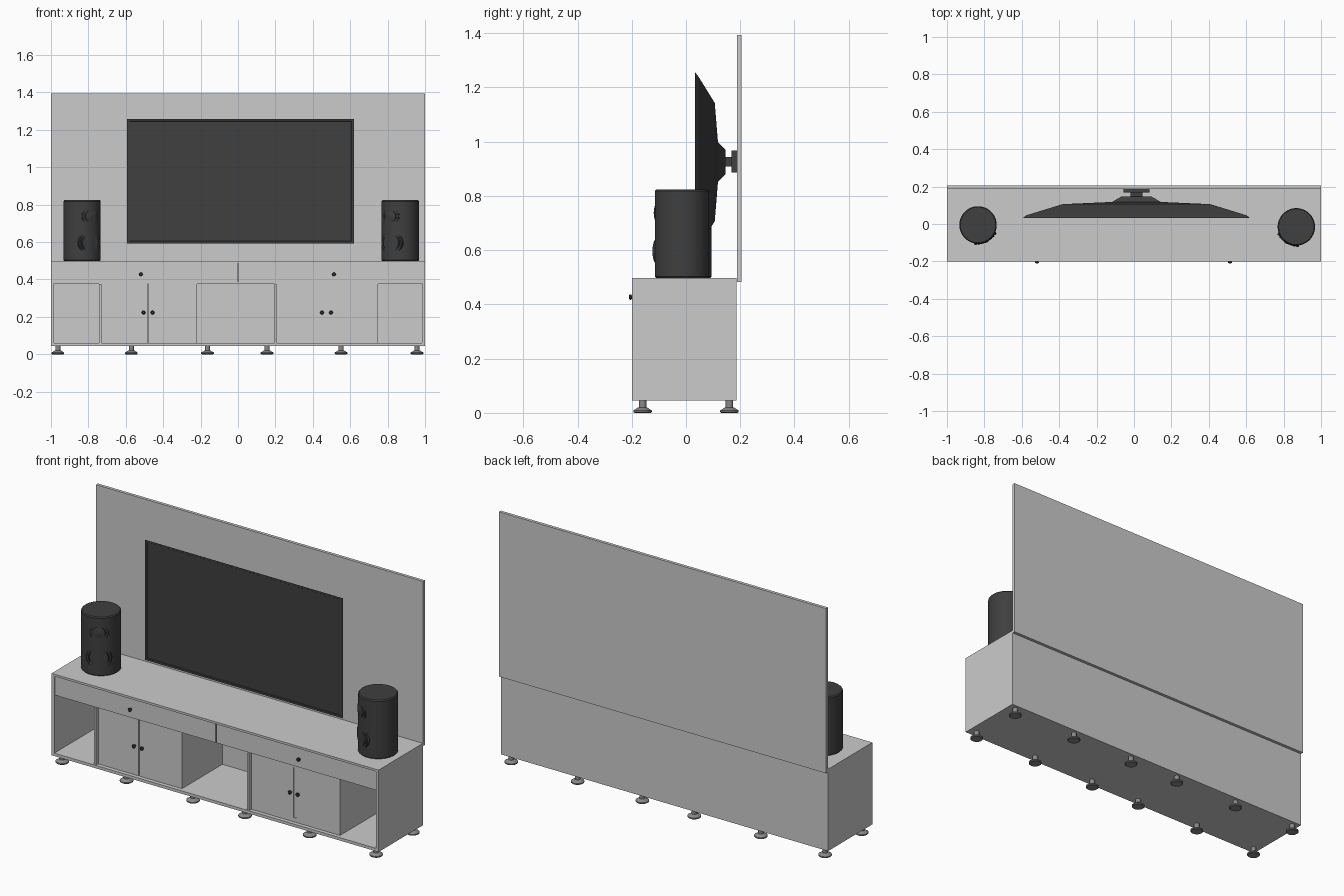
import bpy, bmesh, math
from mathutils import Matrix, Vector

if "Cube" in bpy.data.objects:
    bpy.data.objects.remove(bpy.data.objects["Cube"])


def material(name, v):
    m = bpy.data.materials.new(name)
    m.diffuse_color = (v, v, v, 1)
    m.use_nodes = True
    m.node_tree.nodes["Principled BSDF"].inputs["Base Color"].default_value = m.diffuse_color
    return m


BLACK = material("black", 0.05)
DARK = material("dark_grey", 0.25)


def finish(name, bm, mat=None, smooth=False, matrix=None):
    bmesh.ops.recalc_face_normals(bm, faces=bm.faces)
    me = bpy.data.meshes.new(name)
    bm.to_mesh(me)
    bm.free()
    ob = bpy.data.objects.new(name, me)
    bpy.context.collection.objects.link(ob)
    if mat:
        me.materials.append(mat)
    if matrix:
        ob.matrix_world = matrix
    if smooth:
        bpy.ops.object.select_all(action='DESELECT')
        ob.select_set(True)
        bpy.context.view_layer.objects.active = ob
        bpy.ops.object.shade_smooth_by_angle(angle=math.radians(35))
    return ob


def box(name, x0, x1, y0, y1, z0, z1, mat=None):
    bm = bmesh.new()
    bmesh.ops.create_cube(bm, size=1)
    for v in bm.verts:
        v.co = Vector(((x0 + x1) / 2 + v.co.x * (x1 - x0),
                       (y0 + y1) / 2 + v.co.y * (y1 - y0),
                       (z0 + z1) / 2 + v.co.z * (z1 - z0)))
    return finish(name, bm, mat)


def skin(bm, rings):
    """Bridge successive closed loops of points and cap both ends."""
    loops = [[bm.verts.new(p) for p in r] for r in rings]
    n = len(loops[0])
    for a, b in zip(loops, loops[1:]):
        for i in range(n):
            j = (i + 1) % n
            bm.faces.new((a[i], a[j], b[j], b[i]))
    bm.faces.new(loops[0][::-1])
    bm.faces.new(loops[-1])


def lathe(name, profile, mat, matrix, n=32):
    """Turn a (radius, height) profile round the local z axis."""
    bm = bmesh.new()
    skin(bm, [[(r * math.cos(2 * math.pi * i / n), r * math.sin(2 * math.pi * i / n), z)
               for i in range(n)] for r, z in profile])
    return finish(name, bm, mat, True, matrix)


# cabinet carcass
T, FRONT, BACK, Z0, Z1 = 0.016, -0.2, 0.187, 0.045, 0.498
box("cabinet_top", -1, 1, FRONT, BACK, Z1 - 0.012, Z1)
box("cabinet_bottom", -1, 1, FRONT, BACK, Z0, Z0 + T)
for s, side in ((-1, "left"), (1, "right")):
    xa, xb = sorted((s, s * (1 - T)))
    box(side + "_side", xa, xb, FRONT, BACK, Z0 + T, Z1 - 0.012)
box("cabinet_back", -1 + T, 1 - T, BACK - 0.012, BACK, Z0 + T, Z1 - 0.012)
box("drawer_shelf", -1 + T, 1 - T, -0.185, BACK - 0.012, 0.377, 0.389)

# dividers between compartments
DOOR_Y = -0.178
for x, y in ((-0.742, -0.198), (-0.23, DOOR_Y + 0.012), (0.195, -0.198), (0.737, DOOR_Y + 0.012)):
    box("divider", x, x + 0.012, y, BACK - 0.012, Z0 + T, 0.377)

# drawers and doors
box("left_drawer", -1 + T, -0.003, -0.193, -0.18, 0.379, 0.486)
box("right_drawer", 0.003, 1 - T, -0.193, -0.18, 0.379, 0.486)
for xa, xb in ((-0.73, -0.483), (-0.479, -0.218), (0.207, 0.464), (0.481, 0.749)):
    box("door", xa, xb, DOOR_Y, DOOR_Y + 0.012, Z0 + T, 0.377)
box("door_strip_top", 0.464, 0.481, DOOR_Y, DOOR_Y + 0.012, 0.36, 0.377)
box("door_strip_bottom", 0.464, 0.481, DOOR_Y, DOOR_Y + 0.012, Z0 + T, 0.085)
box("door_strip", 0.464, 0.481, DOOR_Y + 0.004, DOOR_Y + 0.012, 0.085, 0.36)

# knobs, turned then pointed to the front
KNOB = [(0.005, 0), (0.005, 0.006), (0.010, 0.009), (0.010, 0.014), (0.006, 0.017)]
for x, y, z in ((-0.519, -0.193, 0.427), (0.513, -0.193, 0.427), (-0.505, DOOR_Y, 0.223),
                (-0.457, DOOR_Y, 0.223), (0.449, DOOR_Y, 0.223), (0.497, DOOR_Y, 0.223)):
    lathe("knob", KNOB, BLACK,
          Matrix.Translation((x, y, z)) @ Matrix.Rotation(math.pi / 2, 4, 'X'), 16)

# feet
FOOT = [(0.030, 0), (0.034, 0.003), (0.034, 0.009), (0.018, 0.019), (0.014, 0.020), (0.014, 0.046)]
for x in (-0.963, -0.57, -0.163, 0.155, 0.551, 0.957):
    for y in (-0.16, 0.16):
        lathe("foot", FOOT, DARK, Matrix.Translation((x, y, 0)), 20)

# wall panel
box("wall_panel", -1, 1, 0.188, 0.205, 0.482, 1.393)

# television: rectangular sections from the recessed screen to the rear hump
CX, CZ = 0.013, 0.925
bm = bmesh.new()
skin(bm, [[(CX + sx * hx, y, CZ + sz * hz) for sx, sz in ((-1, -1), (1, -1), (1, 1), (-1, 1))]
          for hx, hz, y in ((0.592, 0.319, 0.036), (0.594, 0.321, 0.033), (0.606, 0.332, 0.033),
                            (0.590, 0.315, 0.046), (0.395, 0.218, 0.106),
                            (0.130, 0.072, 0.118), (0.082, 0.045, 0.146))])
finish("television", bm, BLACK)
box("mount_arm", CX - 0.032, CX + 0.032, 0.14, 0.17, CZ - 0.017, CZ + 0.019, BLACK)
box("mount_plate", CX - 0.07, CX + 0.07, 0.168, 0.189, CZ - 0.038, CZ + 0.042, BLACK)

# speakers turned towards the viewer, each with two dished drivers
BODY = [(0.095, 0), (0.1, 0.005), (0.1, 0.32), (0.095, 0.326)]
for side, x, y, angle in (("left", -0.834, -0.005, 28), ("right", 0.868, -0.015, -32)):
    base = Matrix.Translation((x, y, Z1)) @ Matrix.Rotation(math.radians(angle), 4, 'Z')
    lathe(side + "_speaker_body", BODY, BLACK, base, 48)
    for part, r, z, d in (("woofer", 0.066, 0.098, 0.090), ("upper_driver", 0.050, 0.240, 0.094)):
        cone = [(r, 0.05), (r, d - 0.004), (r - 0.004, d), (r - 0.012, d),
                (r - 0.016, d - 0.004), (r - 0.018, d + 0.006), (0.02, d + 0.007), (0.004, d + 0.011)]
        lathe(side + "_" + part, cone, BLACK,
              base @ Matrix.Translation((0, 0, z)) @ Matrix.Rotation(math.pi / 2, 4, 'X'), 32)
